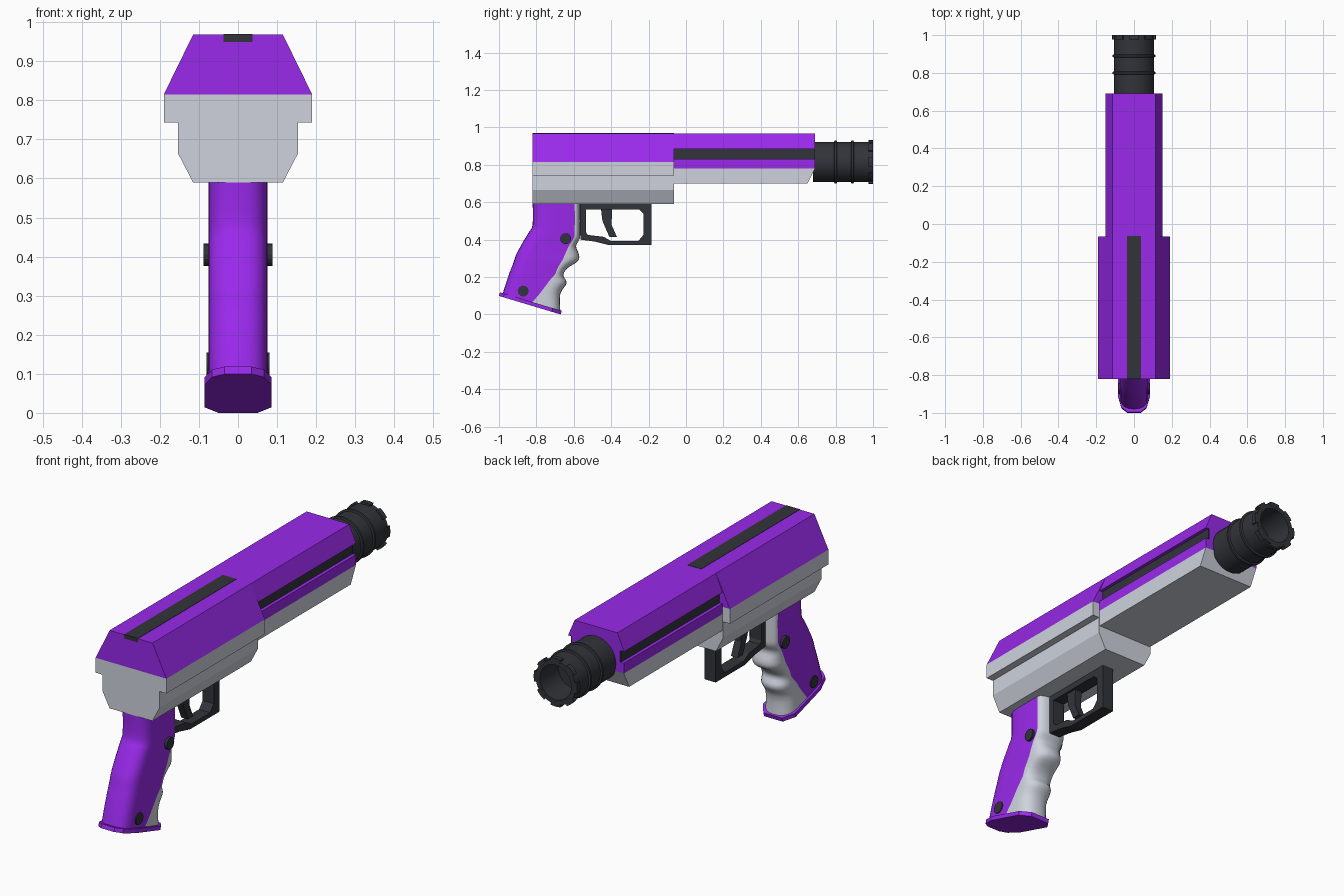
import bpy, bmesh, math
from mathutils import Vector

if "Cube" in bpy.data.objects:
    bpy.data.objects.remove(bpy.data.objects["Cube"])


def material(name, rgb):
    m = bpy.data.materials.new(name)
    m.diffuse_color = (*rgb, 1)
    m.use_nodes = True
    m.node_tree.nodes["Principled BSDF"].inputs["Base Color"].default_value = m.diffuse_color
    return m


PURPLE = material("purple", (0.32, 0.022, 0.83))
SILVER = material("silver", (0.62, 0.65, 0.72))
DARK = material("dark", (0.032, 0.034, 0.042))


def finish(name, bm, *mats, smooth=None):
    bmesh.ops.recalc_face_normals(bm, faces=bm.faces)
    me = bpy.data.meshes.new(name)
    bm.to_mesh(me)
    bm.free()
    ob = bpy.data.objects.new(name, me)
    bpy.context.collection.objects.link(ob)
    for m in mats:
        me.materials.append(m)
    if smooth:
        bpy.ops.object.select_all(action='DESELECT')
        ob.select_set(True)
        bpy.context.view_layer.objects.active = ob
        bpy.ops.object.shade_smooth_by_angle(angle=math.radians(smooth))
    return ob


def prism(name, pts, axis, a, b, mat):
    """Extrude a profile: axis 'y' takes (x, z) points, axis 'x' takes (y, z)."""
    bm = bmesh.new()
    put = (lambda p, d: (p[0], d, p[1])) if axis == 'y' else (lambda p, d: (d, p[0], p[1]))
    lo, hi = ([bm.verts.new(put(p, d)) for p in pts] for d in (a, b))
    bm.faces.new(lo)
    bm.faces.new(hi)
    for i in range(len(pts)):
        j = (i + 1) % len(pts)
        bm.faces.new((lo[i], lo[j], hi[j], hi[i]))
    return finish(name, bm, mat)


def mirrored(half):
    return half + [(-x, z) for x, z in reversed(half)]


def rect(u0, u1, v0, v1):
    return [(u0, v0), (u1, v0), (u1, v1), (u0, v1)]


# Rear receiver
prism("rear_cover", mirrored([(.115, .968), (.19, .815)]), 'y', -.82, -.065, PURPLE)
prism("rear_frame", mirrored([(.19, .815), (.19, .743), (.154, .743), (.154, .665), (.115, .59)]),
      'y', -.82, -.065, SILVER)
prism("top_stripe", rect(-.037, .037, .95, .9695), 'y', -.8205, -.064, DARK)

# Front receiver with side grooves
prism("front_cover", mirrored([(.115, .968), (.15, .885), (.13, .885), (.13, .83), (.15, .83), (.15, .78)]),
      'y', -.07, .69, PURPLE)
prism("groove_strip", rect(-.134, .134, .83, .885), 'y', -.066, .689, DARK)
prism("front_frame", [(-.07, .70), (.65, .70), (.69, .78), (-.07, .78)], 'x', -.15, .15, SILVER)

# Barrel, turned around y
BZ = .815
prof = [(0, .68), (.107, .68)]
for y in (.80, .89):
    prof += [(.107, y - .008), (.115, y - .005), (.115, y + .005), (.107, y + .008)]
prof += [(.107, 1), (.084, 1), (.084, .86), (0, .86)]
bm = bmesh.new()
vs = [bm.verts.new((r, y, BZ)) for r, y in prof]
es = [bm.edges.new(p) for p in zip(vs, vs[1:])]
bmesh.ops.spin(bm, geom=vs + es, cent=(0, 0, BZ), axis=(0, 1, 0), angle=math.tau, steps=32)
bmesh.ops.remove_doubles(bm, verts=bm.verts, dist=1e-4)
finish("barrel", bm, DARK, smooth=30)

# Muzzle teeth
for k in range(8):
    arc = [math.tau * k / 8 + math.radians(d) for d in (-13, -4.5, 4.5, 13)]
    ring = [(.117 * math.cos(t), BZ + .117 * math.sin(t)) for t in arc]
    ring += [(.095 * math.cos(t), BZ + .095 * math.sin(t)) for t in reversed(arc)]
    prism(f"muzzle_tooth_{k + 1}", ring, 'y', .977, 1.0005, DARK)

# Trigger guard and trigger
prism("guard_top", rect(-.565, -.185, .56, .60), 'x', -.03, .03, DARK)
prism("trigger_guard", [(-.565, .56), (-.565, .40), (-.49, .39), (-.41, .37), (-.185, .37), (-.185, .56),
                        (-.25, .56), (-.228, .54), (-.228, .425), (-.255, .392), (-.40, .392),
                        (-.44, .415), (-.525, .425), (-.535, .44), (-.535, .56)], 'x', -.03, .03, DARK)
prism("trigger", [(-.455, .57), (-.447, .50), (-.41, .415), (-.37, .415), (-.398, .48), (-.395, .57)],
      'x', -.018, .018, DARK)

# Grip rows: back (y, z), front (y, z), colour split y
rows = [(-.82, .60, -.565, .60, -.595), (-.82, .48, -.565, .45, -.595), (-.84, .44, -.568, .405, -.60),
        (-.87, .39, -.588, .365, -.625), (-.895, .345, -.572, .32, -.645), (-.91, .315, -.578, .285, -.66),
        (-.925, .27, -.634, .247, -.685), (-.937, .24, -.656, .21, -.70), (-.948, .21, -.638, .168, -.73),
        (-.965, .16, -.672, .11, -.77), (-.982, .105, -.672, .02, -.825)]


def catmull(a, b, c, d, t):
    return [.5 * (2 * q + (r - p) * t + (2 * p - 5 * q + 4 * r - s) * t * t + (3 * q - p - 3 * r + s) * t ** 3)
            for p, q, r, s in zip(a, b, c, d)]


fine = []
for i in range(len(rows) - 1):
    q = [rows[max(0, min(len(rows) - 1, i + o))] for o in (-1, 0, 1, 2)]
    fine += [catmull(*q, t / 3) for t in range(3)]
fine.append(rows[-1])

W, N = .076, 7
bm = bmesh.new()
rings = []
for yb, zb, yf, zf, ys in fine:
    half = []
    for i in range(N):                       # rounded back
        t = math.pi / 2 * i / (N - 1)
        half.append((W * math.sin(t) ** .75, yb + .085 * (1 - math.cos(t) ** .75 if i < N - 1 else 1)))
    half.append((W, ys))                     # colour split
    depth = min(.07, yf - ys)
    for i in range(N):                       # rounded front
        t = math.pi / 2 * i / (N - 1)
        x = W * math.cos(t) ** .8 if i < N - 1 else 0
        half.append((x, yf - depth * (1 - math.sin(t))))
    loop = half + [(-x, y) for x, y in half[-2:0:-1]]
    rings.append([bm.verts.new((x, y, zb + (zf - zb) * (y - yb) / (yf - yb))) for x, y in loop])
n = len(rings[0])
for a, b in zip(rings, rings[1:]):
    for i in range(n):
        j = (i + 1) % n
        f = bm.faces.new((a[i], a[j], b[j], b[i]))
        f.material_index = int(N <= i < n - N)
bm.faces.new(rings[0])
bm.faces.new(rings[-1])
bmesh.ops.remove_doubles(bm, verts=bm.verts, dist=1e-5)
finish("grip", bm, PURPLE, SILVER, smooth=50)

# Grip base plate, tilted
bm = bmesh.new()
outline = mirrored([(.05, 0), (.086, .05), (.086, .25), (.066, .32), (.035, .345)])
along, up = Vector((0, -.958, .287)), Vector((0, .287, .958)) * .02
low = [Vector((x, -.67, 0)) + along * s for x, s in outline]
face = bm.faces.new([bm.verts.new(p) for p in low])
top = bmesh.ops.extrude_face_region(bm, geom=[face], use_keep_orig=True)
bmesh.ops.translate(bm, vec=up, verts=[v for v in top["geom"] if isinstance(v, bmesh.types.BMVert)])
finish("grip_base", bm, PURPLE)

# Grip pins, running right through
for name, y, z, x in (("upper_pin", -.643, .405, .088), ("lower_pin", -.87, .125, .081)):
    circle = [(y + .029 * math.cos(math.tau * k / 16), z + .029 * math.sin(math.tau * k / 16)) for k in range(16)]
    prism(name, circle, 'x', -x, x, DARK)
